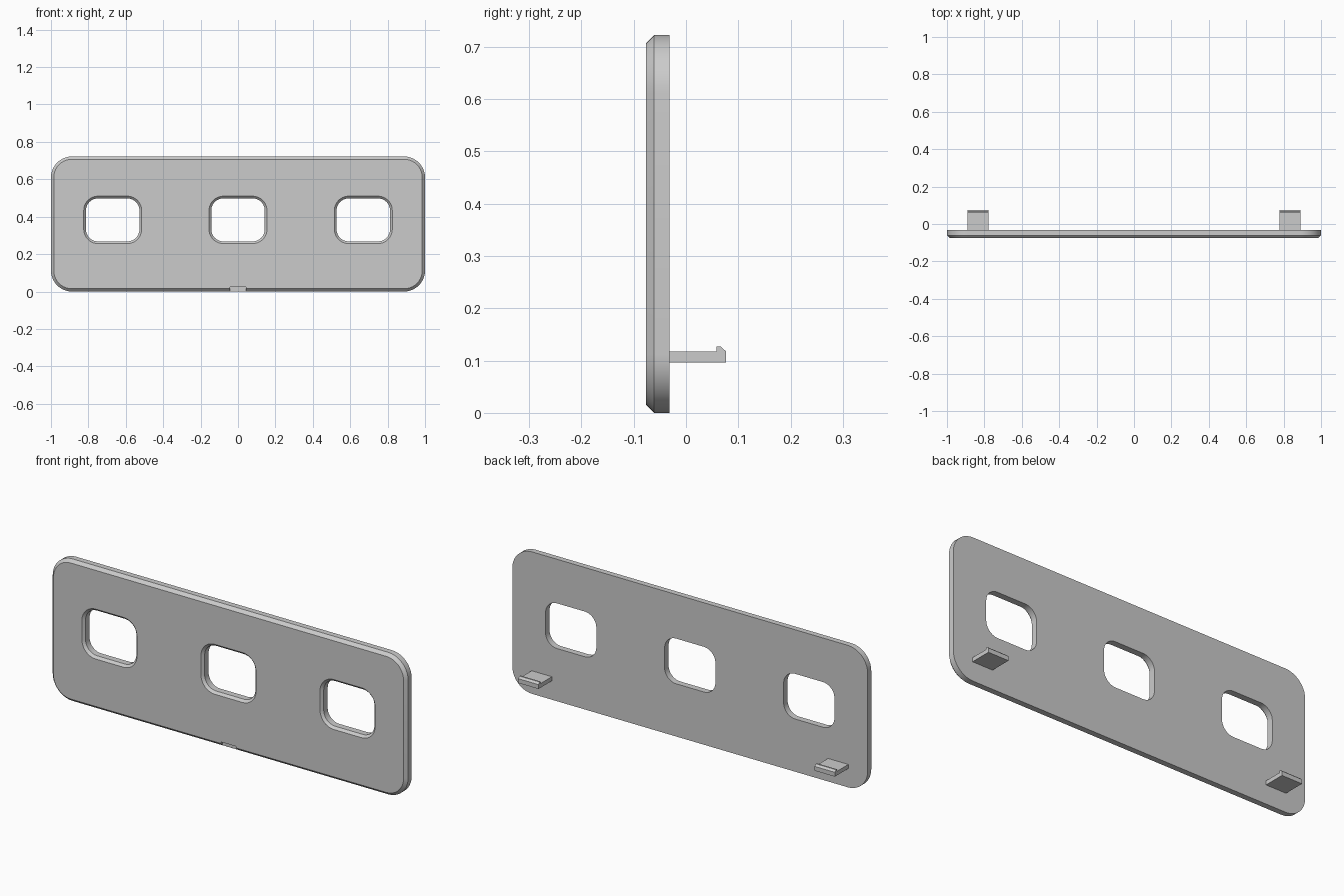
import bpy, bmesh
from math import sin, cos, pi, radians

if "Cube" in bpy.data.objects:
    bpy.data.objects.remove(bpy.data.objects["Cube"])

Y_FRONT, Y_BEVEL, Y_BACK = -0.076, -0.061, -0.032
HEIGHT = 0.722


def make_object(name, bm):
    bmesh.ops.recalc_face_normals(bm, faces=bm.faces)
    mesh = bpy.data.meshes.new(name)
    bm.to_mesh(mesh)
    bm.free()
    ob = bpy.data.objects.new(name, mesh)
    bpy.context.collection.objects.link(ob)
    return ob


def rounded_rect(cx, cz, w, h, r, grow, steps=10):
    """Rounded rectangle in the xz plane, offset outwards by grow."""
    pts = []
    for k, (sx, sz) in enumerate([(1, 1), (-1, 1), (-1, -1), (1, -1)]):
        for i in range(steps + 1):
            a = (k + i / steps) * pi / 2
            pts.append((cx + sx * (w / 2 - r) + (r + grow) * cos(a),
                        cz + sz * (h / 2 - r) + (r + grow) * sin(a)))
    return pts


def loft(name, cx, cz, w, h, r, sections):
    """Solid through rounded rectangles; sections are (y, grow)."""
    bm = bmesh.new()
    rings = [[bm.verts.new((x, y, z)) for x, z in rounded_rect(cx, cz, w, h, r, g)]
             for y, g in sections]
    n = len(rings[0])
    for a, b in zip(rings, rings[1:]):
        for i in range(n):
            j = (i + 1) % n
            bm.faces.new((a[i], a[j], b[j], b[i]))
    bm.faces.new(rings[0])
    bm.faces.new(rings[-1])
    return make_object(name, bm)


def extrude_profile(name, profile, x0, x1):
    """Extrude a (y, z) profile along x."""
    bm = bmesh.new()
    face = bm.faces.new([bm.verts.new((x0, y, z)) for y, z in profile])
    ext = bmesh.ops.extrude_face_region(bm, geom=[face])
    verts = [v for v in ext["geom"] if isinstance(v, bmesh.types.BMVert)]
    bmesh.ops.translate(bm, verts=verts, vec=(x1 - x0, 0, 0))
    return make_object(name, bm)


# Face plate with chamfered front rim
plate = loft("face_plate", 0, HEIGHT / 2, 2.0, HEIGHT, 0.112,
             [(Y_BACK, 0), (Y_BEVEL, 0), (Y_FRONT, -0.015)])

# Cutters: three windows flared at the front, and the pry notch
cutters = [loft("window_cutter", x, 0.383, 0.286, 0.23, 0.065,
                [(0.0, 0), (Y_FRONT + 0.012, 0), (Y_FRONT - 0.012, 0.024)])
           for x in (-0.67, 0, 0.67)]
cutters.append(extrude_profile("notch_cutter",
                               [(-0.1, -0.02), (-0.062, -0.02), (-0.062, 0.023), (-0.1, 0.023)],
                               -0.043, 0.043))

bpy.context.view_layer.objects.active = plate
plate.select_set(True)
for cutter in cutters:
    mod = plate.modifiers.new("cut", 'BOOLEAN')
    mod.operation = 'DIFFERENCE'
    mod.solver = 'EXACT'
    mod.object = cutter
    bpy.ops.object.modifier_apply(modifier=mod.name)
    bpy.data.objects.remove(cutter)
bpy.ops.object.shade_smooth_by_angle(angle=radians(25))

# Snap clips on the back
clip = [(Y_BACK, 0.096), (0.076, 0.096), (0.076, 0.118), (0.066, 0.127),
        (0.058, 0.127), (0.058, 0.117), (Y_BACK, 0.117)]
for side, x in (("left", -0.834), ("right", 0.834)):
    extrude_profile("snap_clip_" + side, clip, x - 0.057, x + 0.057)
